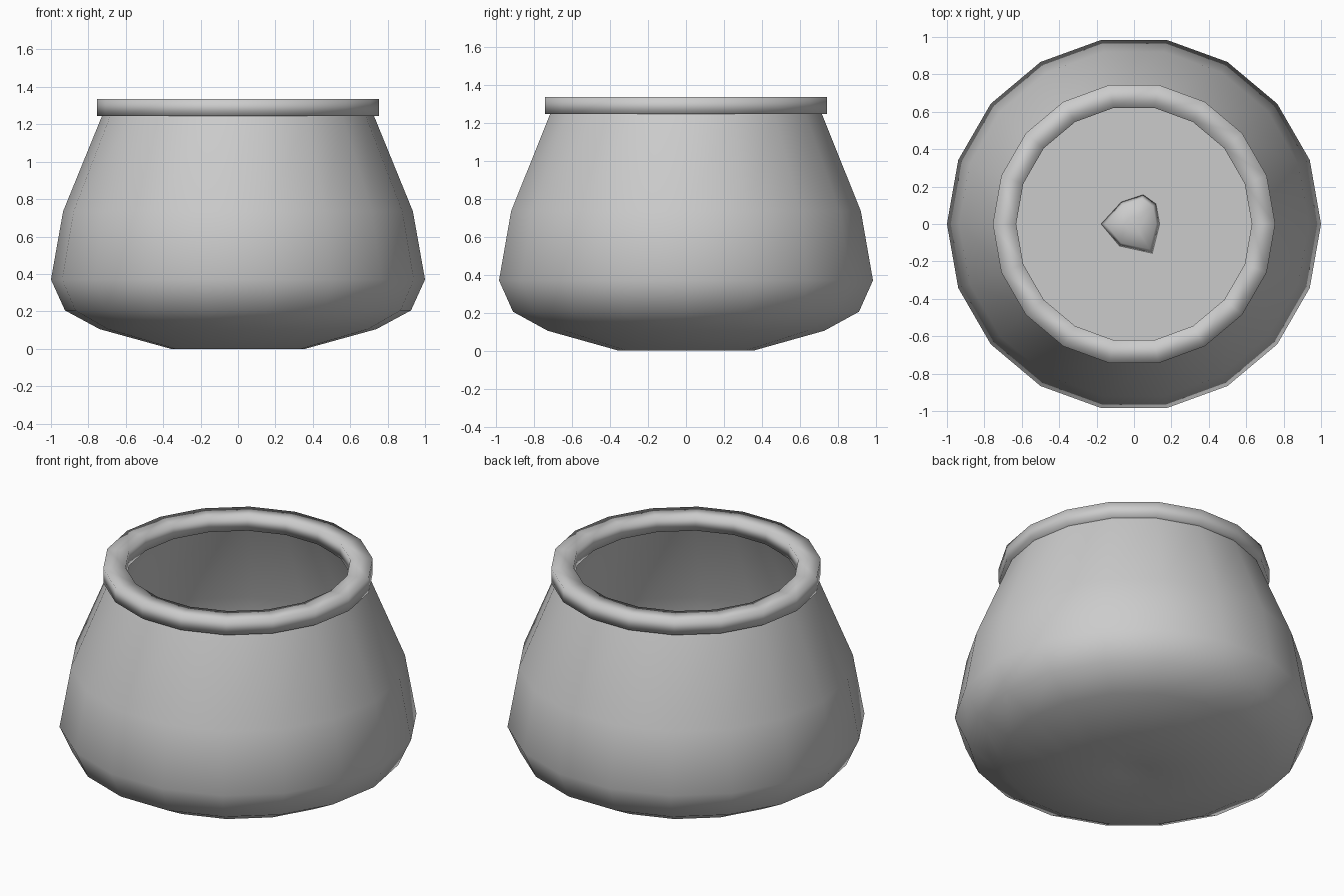
import bpy, bmesh, math

if "Cube" in bpy.data.objects:
    bpy.data.objects.remove(bpy.data.objects["Cube"])

SIDES = 18


def lathe(name, profile, closed=False, smooth=True, cap_ends=False):
    """Spin an (r, z) profile into an 18-sided body, first vertex on +x."""
    bm = bmesh.new()
    rings = []
    for r, z in profile:
        rings.append([bm.verts.new((r * math.cos(2 * math.pi * i / SIDES),
                                    r * math.sin(2 * math.pi * i / SIDES), z))
                      for i in range(SIDES)])
    pairs = list(zip(rings, rings[1:]))
    if closed:
        pairs.append((rings[-1], rings[0]))
    for a, b in pairs:
        for i in range(SIDES):
            j = (i + 1) % SIDES
            bm.faces.new((a[i], a[j], b[j], b[i]))
    if cap_ends:
        bm.faces.new(rings[0])
        bm.faces.new(rings[-1])
    bmesh.ops.recalc_face_normals(bm, faces=bm.faces)
    for f in bm.faces:
        f.smooth = smooth
    return finish(name, bm)


def finish(name, bm):
    mesh = bpy.data.meshes.new(name)
    bm.to_mesh(mesh)
    bm.free()
    obj = bpy.data.objects.new(name, mesh)
    bpy.context.collection.objects.link(obj)
    return obj


# Pot wall: dimpled foot, belly, neck, then down the inside to a flat floor
lathe("pot_body", [
    (0.09, 0.03), (0.36, 0.0), (0.74, 0.105), (0.925, 0.205), (1.0, 0.37),
    (0.935, 0.735), (0.725, 1.25),
    (0.635, 1.25), (0.86, 0.73), (0.92, 0.38), (0.86, 0.21)], cap_ends=True)
for f in bpy.data.objects["pot_body"].data.polygons:
    if len(f.vertices) > 4:
        f.use_smooth = False
body = bpy.data.objects["pot_body"]
bpy.context.view_layer.objects.active = body
body.select_set(True)
bpy.ops.object.shade_smooth_by_angle(angle=math.radians(50))

# Heavy rim
lathe("rim", [(0.755, 1.245), (0.755, 1.335), (0.63, 1.335), (0.63, 1.245)],
      closed=True)

# Small lump resting on the floor
bm = bmesh.new()
outline = [(-0.18, 0.0), (-0.07, 0.12), (0.05, 0.16), (0.12, 0.11),
           (0.14, 0.0), (0.10, -0.16), (-0.08, -0.12)]
for scale, z in ((1.0, 0.205), (0.85, 0.24), (0.3, 0.26)):
    for x, y in outline:
        bm.verts.new((x * scale, y * scale, z))
bmesh.ops.convex_hull(bm, input=bm.verts)
bmesh.ops.recalc_face_normals(bm, faces=bm.faces)
for f in bm.faces:
    f.smooth = True
finish("floor_lump", bm)
